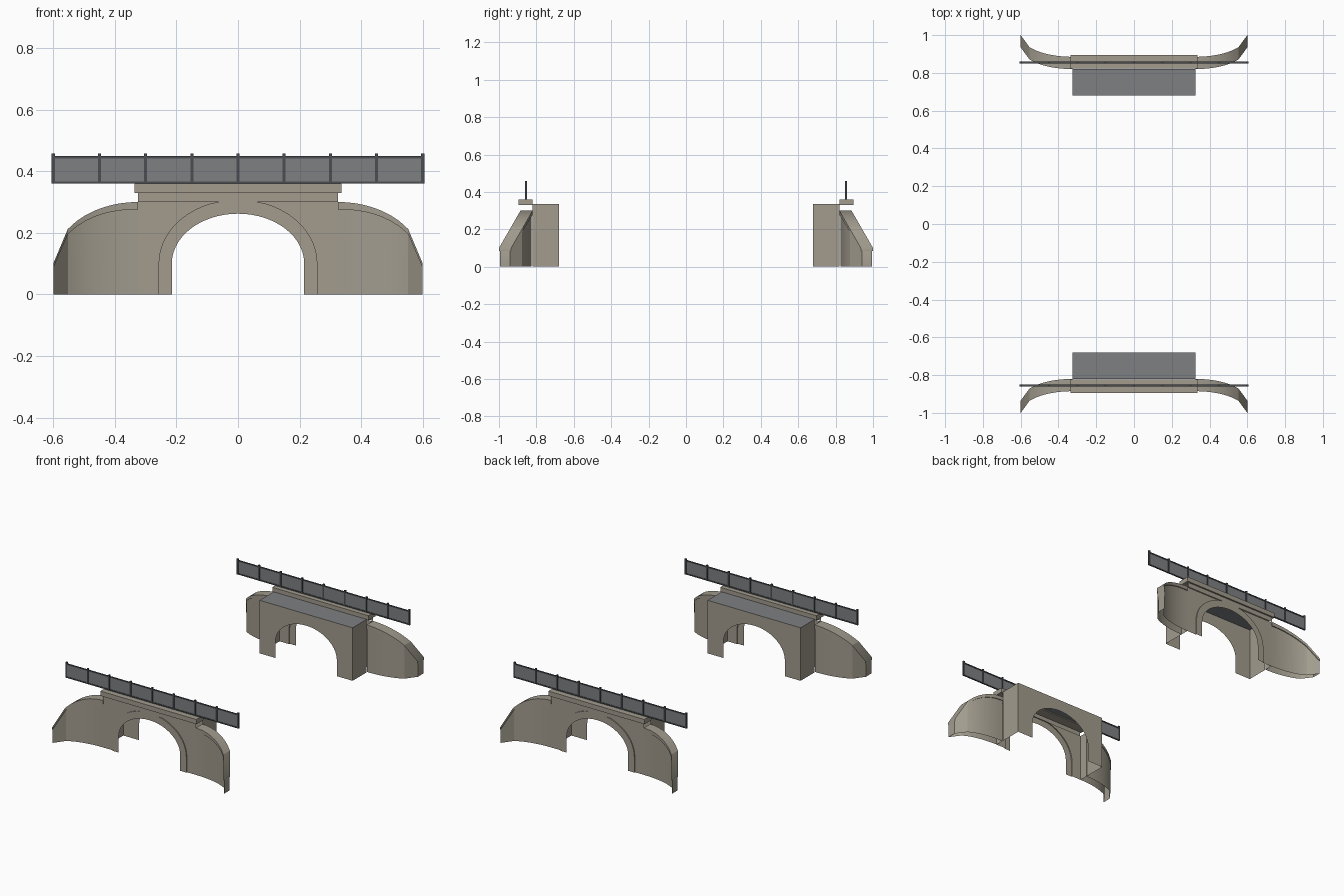
import bpy
from math import pi, cos, sin, sqrt, radians

if "Cube" in bpy.data.objects:
    bpy.data.objects.remove(bpy.data.objects["Cube"], do_unlink=True)


def material(name, rgb):
    m = bpy.data.materials.new(name)
    m.use_nodes = True
    m.diffuse_color = (*rgb, 1)
    m.node_tree.nodes["Principled BSDF"].inputs["Base Color"].default_value = (*rgb, 1)
    return m


STONE = material("warm stone", (0.36, 0.33, 0.27))
ASPHALT = material("asphalt grey", (0.21, 0.215, 0.225))
METAL = material("dark metal", (0.07, 0.075, 0.085))


class Part:
    """Collects quads, then becomes a mirrored object."""

    def __init__(self):
        self.verts, self.faces, self.slots = [], [], []

    def quad(self, *pts, slot=0):
        n = len(self.verts)
        self.verts += pts
        self.faces.append(range(n, n + len(pts)))
        self.slots.append(slot)

    def strip(self, a, b):
        for i in range(len(a) - 1):
            self.quad(a[i], a[i + 1], b[i + 1], b[i])

    def box(self, x0, x1, y0, y1, z0, z1):
        lo = [(x0, y0, z0), (x1, y0, z0), (x1, y1, z0), (x0, y1, z0)]
        hi = [(x, y, z1) for x, y, _ in lo]
        self.strip(lo + lo[:1], hi + hi[:1])
        self.quad(*lo[::-1])
        self.quad(*hi)

    def finish(self, name, mats, both_sides=False, smooth=False):
        me = bpy.data.meshes.new(name)
        me.from_pydata(self.verts, [], [tuple(f) for f in self.faces])
        for m in mats:
            me.materials.append(m)
        for p, s in zip(me.polygons, self.slots):
            p.material_index = s
        ob = bpy.data.objects.new(name, me)
        bpy.context.collection.objects.link(ob)
        bpy.ops.object.select_all(action='DESELECT')
        ob.select_set(True)
        bpy.context.view_layer.objects.active = ob
        # weld shared corners and make normals agree
        bpy.ops.object.mode_set(mode='EDIT')
        bpy.ops.mesh.select_all(action='SELECT')
        bpy.ops.mesh.remove_doubles(threshold=0.0002)
        bpy.ops.mesh.normals_make_consistent(inside=False)
        bpy.ops.object.mode_set(mode='OBJECT')
        if smooth:
            bpy.ops.object.shade_smooth_by_angle(angle=radians(25))
        mod = ob.modifiers.new("mirror", 'MIRROR')
        mod.use_axis = (both_sides, True, False)


def arch(half, rise, y, top=1.0, steps=14):
    """Right half of an arch: foot, springing, then an elliptical crown."""
    spring = 0.10
    pts = [(half, y, 0)]
    for i in range(steps + 1):
        a = i / steps * pi / 2
        pts.append((half * cos(a), y, min(top, spring + rise * sin(a))))
    return pts


LEDGE, ROOF, SIDE = 0.30, 0.335, 0.325
FACE, WALL, BACK, INNER = -0.885, -0.879, -0.82, -0.68

# Portal front: raised arch ring, band above it, and the wall beside it
inside = arch(0.215, 0.162, FACE)
outside = arch(0.258, 0.208, FACE, LEDGE)
recess = [(x, WALL, z) for x, y, z in outside]
front = Part()
front.strip(inside, outside)
front.strip(outside, recess)
front.strip(recess, [(SIDE, WALL, z) for x, y, z in recess])
front.quad((0, FACE, LEDGE), (SIDE, FACE, LEDGE), (SIDE, FACE, ROOF), (0, FACE, ROOF))
front.finish("portal_front", [STONE], both_sides=True)

# Hollow tunnel stub behind the portal
stub = Part()
opening = arch(0.215, 0.162, INNER)
stub.strip(opening[1:], [(x, INNER, ROOF) for x, y, z in opening[1:]])
stub.quad((0.215, INNER, 0), (SIDE, INNER, 0), (SIDE, INNER, ROOF), (0.215, INNER, ROOF))
stub.quad((SIDE, INNER, 0), (SIDE, BACK, 0), (SIDE, BACK, ROOF), (SIDE, INNER, ROOF))
stub.quad((0, INNER, ROOF), (SIDE, INNER, ROOF), (SIDE, BACK, ROOF), (0, BACK, ROOF), slot=1)
stub.finish("tunnel_stub", [STONE, ASPHALT], both_sides=True)

# Curved wing walls with sloping copings
stations = [0.828 * i / 8 for i in range(9)] + [1.0]
wall, coping = Part(), Part()
sections = []
foot_f, top_f, foot_b, top_b = [], [], [], []
for t in stations:
    x = SIDE + (0.6 - SIDE) * t
    d = 0.115 * (1 - sqrt(1 - t * t))
    z = LEDGE - 0.2 * d / 0.115
    under = z - 0.025 + 0.01 * t
    sections.append([(x, FACE - d, under), (x, FACE - d, z),
                     (x, BACK - d, z), (x, BACK - d, under)])
    foot_f.append((x, WALL - d, 0))
    top_f.append((x, WALL - d, under))
    foot_b.append((x, BACK - 0.005 - d, 0))
    top_b.append((x, BACK - 0.005 - d, under))
for a, b in zip(sections, sections[1:]):
    coping.strip(a + a[:1], b + b[:1])
coping.quad(*sections[0])
coping.quad(*sections[-1])
wall.strip(foot_f, top_f)
wall.strip(foot_b, top_b)
wall.strip(top_f, top_b)
for i in (0, -1):
    wall.quad(foot_f[i], foot_b[i], top_b[i], top_f[i])
coping.finish("wing_coping", [STONE], both_sides=True, smooth=True)
wall.finish("wing_wall", [STONE], both_sides=True, smooth=True)

# Parapet slab over the portal
slab = Part()
slab.box(-0.336, 0.336, -0.895, -0.822, 0.33, 0.36)
slab.finish("parapet_slab", [STONE])

# Railing: posts, rails and infill panel
RAIL = -0.855
posts, rails, panel = Part(), Part(), Part()
for i in range(9):
    x = -0.6 + 0.15 * i
    posts.box(x - 0.005, x + 0.005, RAIL - 0.005, RAIL + 0.005, 0.36, 0.458)
for z in (0.36, 0.442):
    rails.box(-0.6, 0.6, RAIL - 0.004, RAIL + 0.004, z, z + 0.007)
panel.box(-0.6, 0.6, RAIL - 0.001, RAIL + 0.001, 0.364, 0.445)
posts.finish("railing_posts", [METAL])
rails.finish("railing_rails", [METAL])
panel.finish("railing_panel", [ASPHALT])
